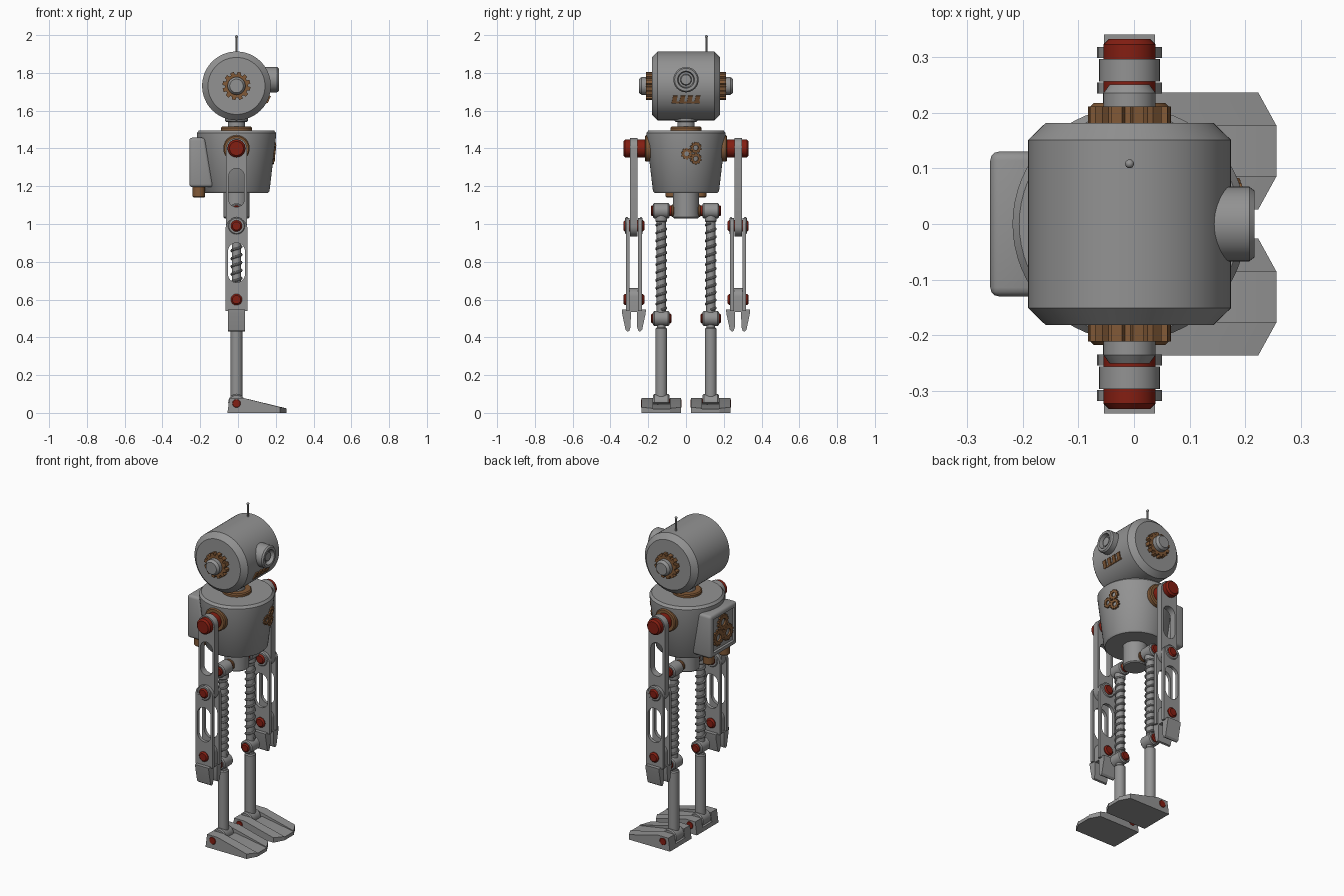
import bpy, bmesh, math
from math import pi, sin, cos, radians
from mathutils import Matrix, Vector

if "Cube" in bpy.data.objects:
    bpy.data.objects.remove(bpy.data.objects["Cube"])

CX = -0.008  # body axis in x


def mat(name, col):
    m = bpy.data.materials.new(name)
    m.diffuse_color = (*col, 1)
    m.use_nodes = True
    m.node_tree.nodes["Principled BSDF"].inputs["Base Color"].default_value = m.diffuse_color
    return m


GREY = mat("dark_steel", (0.29, 0.29, 0.29))
RED = mat("red_paint", (0.23, 0.013, 0.006))
BRASS = mat("brass", (0.22, 0.1, 0.038))
TURN = {"Z": Matrix(), "X": Matrix.Rotation(pi / 2, 4, "Y"), "Y": Matrix.Rotation(-pi / 2, 4, "X")}
SIDE = Matrix.Rotation(pi / 2, 4, "X")                              # drawing in xz, depth along y
FACE = Matrix(((0, 0, 1, 0), (1, 0, 0, 0), (0, 1, 0, 0), (0, 0, 0, 1)))  # drawing in yz, depth along x


def finish(name, bm, material=None, angle=32):
    bmesh.ops.remove_doubles(bm, verts=bm.verts, dist=1e-5)
    bmesh.ops.recalc_face_normals(bm, faces=bm.faces)
    me = bpy.data.meshes.new(name)
    bm.to_mesh(me)
    bm.free()
    for p in me.polygons:
        p.use_smooth = True
        p.material_index = 0
    me.set_sharp_from_angle(angle=radians(angle))
    me.materials.append(material or GREY)
    ob = bpy.data.objects.new(name, me)
    bpy.context.collection.objects.link(ob)
    return ob


def lathe(name, prof, loc, axis="Z", material=None, n=40):
    """Revolve (radius, height) points around an axis."""
    bm = bmesh.new()
    vs = [bm.verts.new((r, 0, h)) for r, h in prof]
    es = [bm.edges.new(e) for e in zip(vs, vs[1:])]
    bmesh.ops.spin(bm, geom=vs + es, cent=(0, 0, 0), axis=(0, 0, 1), angle=2 * pi, steps=n)
    bmesh.ops.remove_doubles(bm, verts=bm.verts, dist=1e-5)
    bm.transform(Matrix.Translation(loc) @ TURN[axis])
    return finish(name, bm, material)


def rod(name, r, a, b, loc, axis="Z", material=None, c=0.006, n=32):
    """Cylinder from a to b with chamfered ends."""
    a, b = min(a, b), max(a, b)
    return lathe(name, [(0, a), (r - c, a), (r, a + c), (r, b - c), (r - c, b), (0, b)], loc, axis, material, n)


def curve_mesh(name, loops, setup, matrix, material, cyclic=True):
    cu = bpy.data.curves.new(name, "CURVE")
    for pts in loops:
        sp = cu.splines.new("POLY")
        sp.points.add(len(pts) - 1)
        for p, q in zip(sp.points, pts):
            p.co = (*q, 0, 1) if len(q) == 2 else (*q, 1)
        sp.use_cyclic_u = cyclic
    setup(cu)
    tmp = bpy.data.objects.new(name + "_curve", cu)
    bpy.context.collection.objects.link(tmp)
    bpy.context.view_layer.update()
    me = bpy.data.meshes.new_from_object(tmp.evaluated_get(bpy.context.evaluated_depsgraph_get()))
    bpy.data.objects.remove(tmp)
    bm = bmesh.new()
    bm.from_mesh(me)
    bm.transform(matrix)
    bpy.data.meshes.remove(me)
    return finish(name, bm, material)


def flat(name, loops, half, loc, turn=SIDE, material=None):
    """Flat plate with holes, extruded by half each way."""
    def setup(cu):
        cu.dimensions, cu.fill_mode, cu.extrude = "2D", "BOTH", half
    return curve_mesh(name, loops, setup, Matrix.Translation(loc) @ turn, material)


def arc(r, cz, a0, a1, n=14):
    return [(r * cos(radians(a0 + (a1 - a0) * i / n)), cz + r * sin(radians(a0 + (a1 - a0) * i / n)))
            for i in range(n + 1)]


def stadium(r, z0, z1):
    return arc(r, z1 - r, 0, 180) + arc(r, z0 + r, 180, 360)


def gear(name, r, hole, half, loc, turn, teeth=12):
    out = []
    for i in range(teeth):
        for f, k in ((0, .82), (.25, .82), (.35, 1), (.85, 1), (.95, .82)):
            t = 2 * pi * (i + f) / teeth
            out.append((r * k * cos(t), r * k * sin(t)))
    loops = [out] + ([arc(hole, 0, 0, 345, 23)] if hole else [])
    return flat(name, loops, half, loc, turn, BRASS)


def prism(name, a, b, material=None):
    """Join two matching outlines into a solid."""
    bm = bmesh.new()
    va, vb = [bm.verts.new(p) for p in a], [bm.verts.new(p) for p in b]
    bm.faces.new(va)
    bm.faces.new(vb[::-1])
    for i in range(len(a)):
        j = (i + 1) % len(a)
        bm.faces.new((va[i], va[j], vb[j], vb[i]))
    return finish(name, bm, material)


# Head, eye, mouth, antenna
HZ = 1.731
lathe("head", [(0, -.181), (.151, -.181), (.182, -.151), (.182, .151), (.151, .181), (0, .181)], (CX, 0, HZ), "Y", n=64)
lathe("eye", [(0, .1), (.067, .1), (.067, .207), (.06, .216), (.045, .216), (.04, .19), (.03, .19), (.026, .205), (0, .207)],
      (0, 0, 1.764), "X")
tilt = Matrix.Translation((CX, 0, HZ)) @ Matrix.Rotation(radians(24), 4, "Y")
for i in range(5):
    bm = bmesh.new()
    size, y, z = ((.022, .024, .042), (i - 1.5) * .04, .004) if i < 4 else ((.016, .146, .01), 0, -.014)
    bmesh.ops.create_cube(bm, size=1)
    shear = Matrix()
    shear[1][2] = .2 if i < 4 else 0
    bm.transform(tilt @ Matrix.Translation((.177, y, z)) @ shear @ Matrix.Diagonal((*size, 1)))
    finish("mouth_bar", bm, BRASS)
rod("antenna", .005, 1.88, 1.995, (CX, .108, 0), c=.001, n=12)
lathe("antenna_tip", [(.008 * cos(radians(a)), .008 * sin(radians(a))) for a in range(-90, 91, 30)], (CX, .108, 1.992), n=16)

# Neck and torso
rod("neck", .046, 1.48, 1.6, (CX, 0, 0))
rod("neck_collar", .06, 1.54, 1.575, (CX, 0, 0))
rod("neck_ring", .083, 1.48, 1.515, (CX, 0, 0), material=BRASS)
lathe("torso", [(0, 1.165), (.167, 1.165), (.175, 1.175), (.21, 1.472), (.21, 1.482), (.198, 1.496), (0, 1.496)],
      (CX, 0, 0), n=64)
rod("pelvis", .069, 1.03, 1.17, (CX, 0, 0))

# Chest gears
for y, z in ((.05, 1.405), (.004, 1.373), (.05, 1.347)):
    gear("chest_gear", .031, .013, .014, (.183 + (z - 1.37) * .1 - y * y * 2, y, z),
         Matrix.Rotation(y * 4.5, 4, "Z") @ Matrix.Rotation(.1, 4, "Y") @ FACE, 10)

# Backpack with recessed back panel, gears and exhausts
bm = bmesh.new()
prof = [(-.258, 1.195), (-.13, 1.195), (-.175, 1.457), (-.258, 1.457)]
va, vb = [[bm.verts.new((x, s * .13, z)) for x, z in prof] for s in (-1, 1)]
bm.faces.new(va), bm.faces.new(vb[::-1])
sides = [bm.faces.new((va[i], va[(i + 1) % 4], vb[(i + 1) % 4], vb[i])) for i in range(4)]
bmesh.ops.recalc_face_normals(bm, faces=bm.faces)
bmesh.ops.bevel(bm, geom=bm.edges[:], offset=.016, segments=3, profile=.5, affect="EDGES")
bm.normal_update()
back = max(bm.faces, key=lambda f: f.calc_area() if f.normal.x < -.9 else 0)
bmesh.ops.inset_region(bm, faces=[back], thickness=.018)
bmesh.ops.inset_region(bm, faces=[back], thickness=.004, depth=-.012)
finish("backpack", bm)
for y, z in ((0, 1.375), (.045, 1.297), (-.045, 1.297)):
    gear("backpack_gear", .05, .022, .008, (-.2485, y, z), FACE, 12)
for s in (-1, 1):
    rod("exhaust", .033, 1.14, 1.21, (-.207, s * .075, 0), material=BRASS)

# Parts repeated on both sides
LY, AY = .131, .276
for s in (-1, 1):
    # Ear
    gear("ear_gear", .075, 0, .017, (CX, s * .194, HZ), SIDE)
    lathe("ear_cap", [(0, s * .18), (.047, s * .18), (.047, s * .235), (.036, s * .25), (0, s * .25)], (CX, 0, HZ), "Y")

    # Shoulder and upper arm
    rod("shoulder_ring", .07, s * .15, s * .217, (CX, 0, 1.4), "Y", BRASS)
    rod("shoulder_joint", .047, s * .2, s * .332, (CX, 0, 1.4), "Y", RED, .01)
    flat("upper_arm", [stadium(.055, .935, 1.455), stadium(.041, 1.09, 1.295)], .02, (CX, s * AY, 0))

    # Forearm fork with its pins and wrist
    for o in (-.032, .032):
        flat("forearm_plate", [arc(.058, .975, 0, 180) + [(-.058, .54), (.058, .54)], stadium(.045, .69, .9)],
             .01, (CX, s * AY + o, 0))
        rod("elbow_washer", .046, o * .9, o * 1.45, (CX, s * AY, .99), "Y")
    for z in (.99, .6):
        rod("arm_pin", .03, -.055, .055, (CX, s * AY, z), "Y", RED, .008)
    flat("wrist", [arc(.045, .615, 0, 180) + [(-.045, .535), (.045, .535)]], .03, (CX, s * AY, 0))

    # Two-finger hand
    for o in (-1, 1):
        pts = [(0, .547), (.064, .547), (.062, .525), (.044, .44), (.034, .43), (.024, .434), (.017, .455), (.016, .535), (0, .535)]
        prism("finger", *[[(CX + e, s * AY + o * y, z) for y, z in pts] for e in (-.046, .046)])

    # Hip, thigh with spring, knee, shin
    rod("hip_washer", .032, s * .06, s * .08, (CX, 0, 1.07), "Y", BRASS)
    rod("hip_pin", .028, s * .07, s * .186, (CX, 0, 1.07), "Y", RED)
    rod("hip_joint", .04, s * .088, s * .176, (CX, 0, 1.07), "Y")
    rod("thigh", .024, .51, 1.06, (CX, s * LY, 0), c=.001)
    rod("thigh_cap", .031, 1.01, 1.05, (CX, s * LY, 0))
    helix = [(.025 * cos(t), .025 * sin(t), .545 + .46 * t / (22 * pi)) for t in (i * pi / 8 for i in range(11 * 16 + 1))]

    def wire(cu):
        cu.dimensions, cu.bevel_depth, cu.bevel_resolution, cu.use_fill_caps = "3D", .007, 2, True
    curve_mesh("thigh_spring", [helix], wire, Matrix.Translation((CX, s * LY, 0)), None, False)
    rod("knee_joint", .039, -.043, .043, (CX, s * LY, .5), "Y")
    rod("knee_pin", .026, -.054, .054, (CX, s * LY, .5), "Y", RED)
    rod("shin", .031, .06, .452, (CX, s * LY, 0))
    rod("knee_neck", .022, .44, .48, (CX, s * LY, 0), c=.001)

    # Foot: two sloping rails, a low middle and the ankle pin
    rail = [(-.056, 0), (-.045, .08), (.025, .08), (.256, .024), (.256, 0)]
    for o in (-1, 1):
        outer = rail[:3] + [(.223, .03), (.223, 0)]
        prism("foot_rail", [(x, s * LY + o * .045, z) for x, z in rail],
              [(x, s * LY + o * .105, z) for x, z in outer])
    mid = [(-.056, 0), (-.052, .025), (.045, .055), (.256, .02), (.256, 0)]
    prism("foot_middle", *[[(x, s * LY + o * .0455, z) for x, z in mid] for o in (-1, 1)])
    rod("ankle_joint", .044, -.043, .043, (CX, s * LY, .055), "Y")
    rod("ankle_pin", .026, -.107, .107, (CX, s * LY, .05), "Y", RED)
